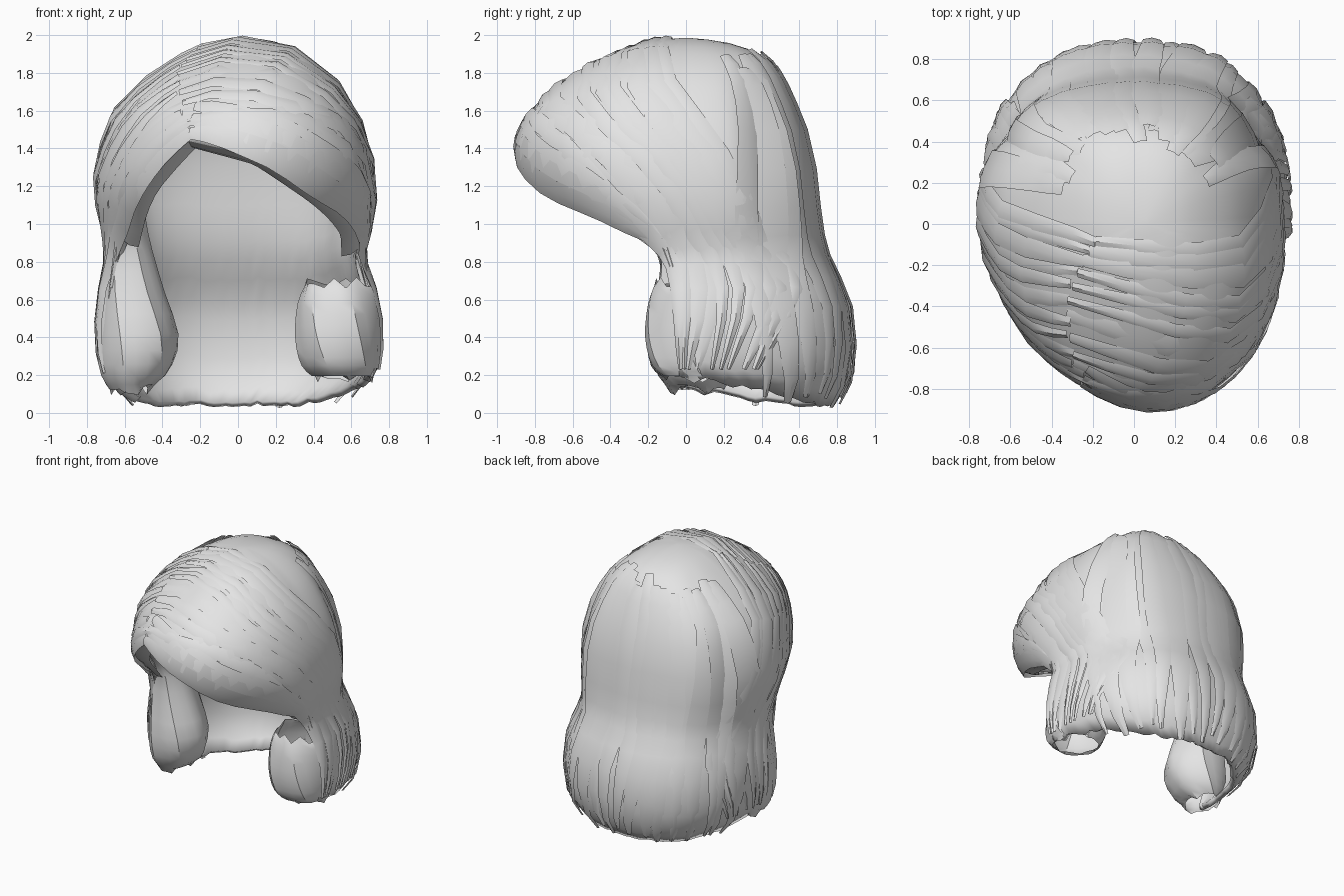
import bpy, math, random
from mathutils import Vector

random.seed(4)
cube = bpy.data.objects.get("Cube")
if cube:
    bpy.data.objects.remove(cube)

grey = bpy.data.materials.new("hair_grey")
grey.use_nodes = True
grey.diffuse_color = (0.78, 0.78, 0.78, 1)
grey.node_tree.nodes["Principled BSDF"].inputs["Base Color"].default_value = (0.78, 0.78, 0.78, 1)

# Rings from crown to hem: height, x min, x max, y front, y back
RINGS = [Vector(r) for r in (
    (1.985, 0.03, 0.07, -0.02, 0.02), (1.96, -0.14, 0.21, -0.22, 0.22),
    (1.89, -0.29, 0.35, -0.42, 0.4), (1.77, -0.47, 0.49, -0.63, 0.5),
    (1.6, -0.64, 0.6, -0.81, 0.58), (1.42, -0.71, 0.67, -0.89, 0.645),
    (1.2, -0.75, 0.71, -0.83, 0.68), (1, -0.71, 0.69, -0.62, 0.7),
    (0.82, -0.69, 0.66, -0.32, 0.745), (0.6, -0.73, 0.73, -0.24, 0.85),
    (0.38, -0.74, 0.75, -0.24, 0.88), (0.18, -0.69, 0.71, -0.2, 0.86),
    (0.03, -0.56, 0.56, -0.1, 0.78))]

# Hem: angle from the front (towards +x) and the ring where the hair ends
HEM = ((-180, 12), (-130, 12), (-75, 11.2), (-69, 7.8), (-60, 6.8), (-48, 5.9), (-30, 4.9),
       (0, 5.3), (30, 6.2), (60, 7.1), (74, 8), (80, 10.9), (150, 12), (180, 12))


def spline(points, s):
    """Smooth curve through a list of points, s counted in points."""
    last = len(points) - 1
    s = min(max(s, 0), last)
    i = min(int(s), last - 1)
    f = s - i
    b, c = points[i], points[i + 1]
    a, d = points[max(i - 1, 0)], points[min(i + 2, last)]
    return b + 0.5 * f * ((c - a) + f * ((2 * a - 5 * b + 4 * c - d) + f * (3 * (b - c) + d - a)))


def disc(angle, ring):
    a = math.radians(angle)
    return Vector((ring * math.sin(a), -ring * math.cos(a)))


def surface(p):
    """Point of the hair volume for a flat disc position."""
    t = max(p.length, 0.001)
    z, xl, xr, yf, yb = spline(RINGS, t)
    c, s = p.x / t, p.y / t
    if s > 0:
        # squarer back, with a groove between the side and back hair
        r = (abs(c) ** 2.5 + s ** 2.5) ** -0.4
        off = (math.degrees(math.atan2(s, abs(c))) - 36) / 8
        r *= 1 - 0.06 * math.exp(-off * off - ((t - 5.5) / 2.5) ** 2)
        c, s = c * r, s * r
    x = (xl + xr) / 2 + (xr - xl) / 2 * c + 0.13 * yf * min(s, 0)
    return Vector((x, s * (yb if s > 0 else -yf), z))


def hem(angle):
    for (a, s), (b, t) in zip(HEM, HEM[1:]):
        if angle <= b:
            return s + (t - s) * (angle - a) / (b - a)
    return HEM[-1][1]


def make(name, verts, faces, thickness=0):
    mesh = bpy.data.meshes.new(name)
    mesh.from_pydata(verts, [], faces)
    mesh.materials.append(grey)
    ob = bpy.data.objects.new(name, mesh)
    bpy.context.collection.objects.link(ob)
    bpy.ops.object.select_all(action="DESELECT")
    ob.select_set(True)
    bpy.context.view_layer.objects.active = ob
    bpy.ops.object.shade_smooth_by_angle(angle=math.radians(35))
    if thickness:
        mod = ob.modifiers.new("thickness", "SOLIDIFY")
        mod.thickness = thickness
        mod.offset = -1


def grid_faces(rows, cols, start=0, wrap=False):
    n = cols if wrap else cols - 1
    return [(start + i * cols + j, start + (i + 1) * cols + j,
             start + (i + 1) * cols + (j + 1) % cols, start + i * cols + (j + 1) % cols)
            for i in range(rows - 1) for j in range(n)]


# Main hair volume, open at the face
COLS, ROWS = 108, 25
angles = [-180 + 360 * j / COLS for j in range(COLS)]
ends = [hem(a) - (random.uniform(0, 0.2) if abs(a) > 85 else 0) for a in angles]
verts = [surface(disc(a, 0.05 + (e - 0.05) * i / (ROWS - 1)))
         for i in range(ROWS) for a, e in zip(angles, ends)]
faces = grid_faces(ROWS, COLS, wrap=True) + [tuple(range(COLS))]
make("hair_shell", verts, faces, 0.04)

# Fringe edge rolled under towards the face
lip = [surface(disc(a, hem(a))) for a in range(-66, 74, 4)]
roll = [Vector((p.x * s, p.y * s, p.z - drop)) for s, drop in ((1, 0), (0.94, 0.03), (0.86, 0.04))
        for p in lip]
make("fringe_underside", roll, grid_faces(3, len(lip)))


def strands(name, paths, width, steps=14):
    """Tapered ribbons with a raised middle, laid over the hair volume."""
    verts, faces = [], []
    for path in paths:
        start = len(verts)
        w = width * random.uniform(0.75, 1.25)
        lift = random.uniform(0.004, 0.02)
        pts = [disc(*p) for p in path]
        for i in range(steps):
            f = i / (steps - 1)
            p = spline(pts, f * (len(pts) - 1))
            q = spline(pts, min(f + 0.02, 1) * (len(pts) - 1))
            o = spline(pts, max(f - 0.02, 0) * (len(pts) - 1))
            e = 0.05
            dx = surface(p + Vector((e, 0))) - surface(p - Vector((e, 0)))
            dy = surface(p + Vector((0, e))) - surface(p - Vector((0, e)))
            n = dx.cross(dy).normalized()
            side = n.cross(surface(q) - surface(o)).normalized()
            half = w / 2 * (0.1 + 0.9 * math.sin(math.pi * (0.12 + 0.85 * f)))
            base = surface(p) + n * lift
            verts += [base + side * half - n * 0.004, base + n * 0.006, base - side * half - n * 0.004]
        for a, b, c, d in grid_faces(steps, 3, start):
            faces.append((a, d, c, b))
    make(name, verts, faces)


def jitter(path, amount=2):
    return [(a + random.uniform(-amount, amount), t) for a, t in path]


def part_line(k):
    return (-29 - 46 * k, 4.4 - 3 * k)


# Swept strands on both sides of the parting
N = 11
right, left = [], []
for i in range(N):
    k = i / (N - 1)
    right.append(jitter([part_line(k), (10 + 75 * k, 4.2 - 0.8 * k), (66 + 50 * k, 6.8),
                         (80 + 50 * k, 8.6), (82 + 34 * k, 10.7)]))
    left.append(jitter([part_line(k), (-47 - 53 * k, 5.2 - k), (-63 - 54 * k, 6.8),
                        (-78 - 50 * k, 8.6), (-80 - 40 * k, 10.8)]))
strands("right_hand_sweep", right, 0.13)
strands("left_hand_sweep", left, 0.12)

# Long strands down the back
back = [jitter([(a, random.uniform(1.8, 2.8)), (a, 4), (a, 7), (a, 9), (a, random.uniform(11.3, 12))], 3)
        for a in range(118, 250, 8)]
strands("back_strands", back, 0.18)

# Fringe edges rolling away from the parting
fringe = [[(-29, 4.7 - d), (0, 5.1 - d), (30, 6 - d), (58, 6.9 - d), (76, 7.8 - d / 2)]
          for d in (0, 0.4, 0.8)]
fringe += [[(-29, 4.7 - d), (-48, 5.6 - d), (-60, 6.5 - d), (-71, 7.6 - d)] for d in (0, 0.5)]
strands("fringe_strands", fringe, 0.14)


def curl(name, sections, sides=18):
    """Open hanging lock; sections are x, y, z, x radius, y radius."""
    verts, rows = [], 13
    sections = [Vector(s) for s in sections]
    for i in range(rows):
        x, y, z, rx, ry = spline(sections, i / (rows - 1) * (len(sections) - 1))
        for j in range(sides):
            a = math.tau * j / sides + i * 0.06
            r = 1 + 0.035 * (j % 3 - 1)
            end = random.uniform(-0.03, 0.03) if i in (0, rows - 1) else 0
            verts.append(Vector((x + rx * r * math.cos(a), y + ry * r * math.sin(a), z + end)))
    make(name, verts, grid_faces(rows, sides, wrap=True))


# Face framing locks that swell and turn under
curl("left_front_lock", [(0.54, 0, 0.69, 0.18, 0.16), (0.53, 0, 0.58, 0.21, 0.2),
                         (0.53, 0, 0.4, 0.22, 0.22), (0.54, 0.01, 0.25, 0.2, 0.2),
                         (0.56, 0.04, 0.18, 0.15, 0.15)])
curl("right_front_lock", [(-0.6, -0.2, 1.12, 0.1, 0.08), (-0.58, -0.02, 0.92, 0.11, 0.12),
                          (-0.56, 0.03, 0.66, 0.16, 0.18), (-0.53, 0.03, 0.4, 0.21, 0.22),
                          (-0.55, 0.04, 0.22, 0.18, 0.2), (-0.58, 0.06, 0.12, 0.1, 0.14)])
